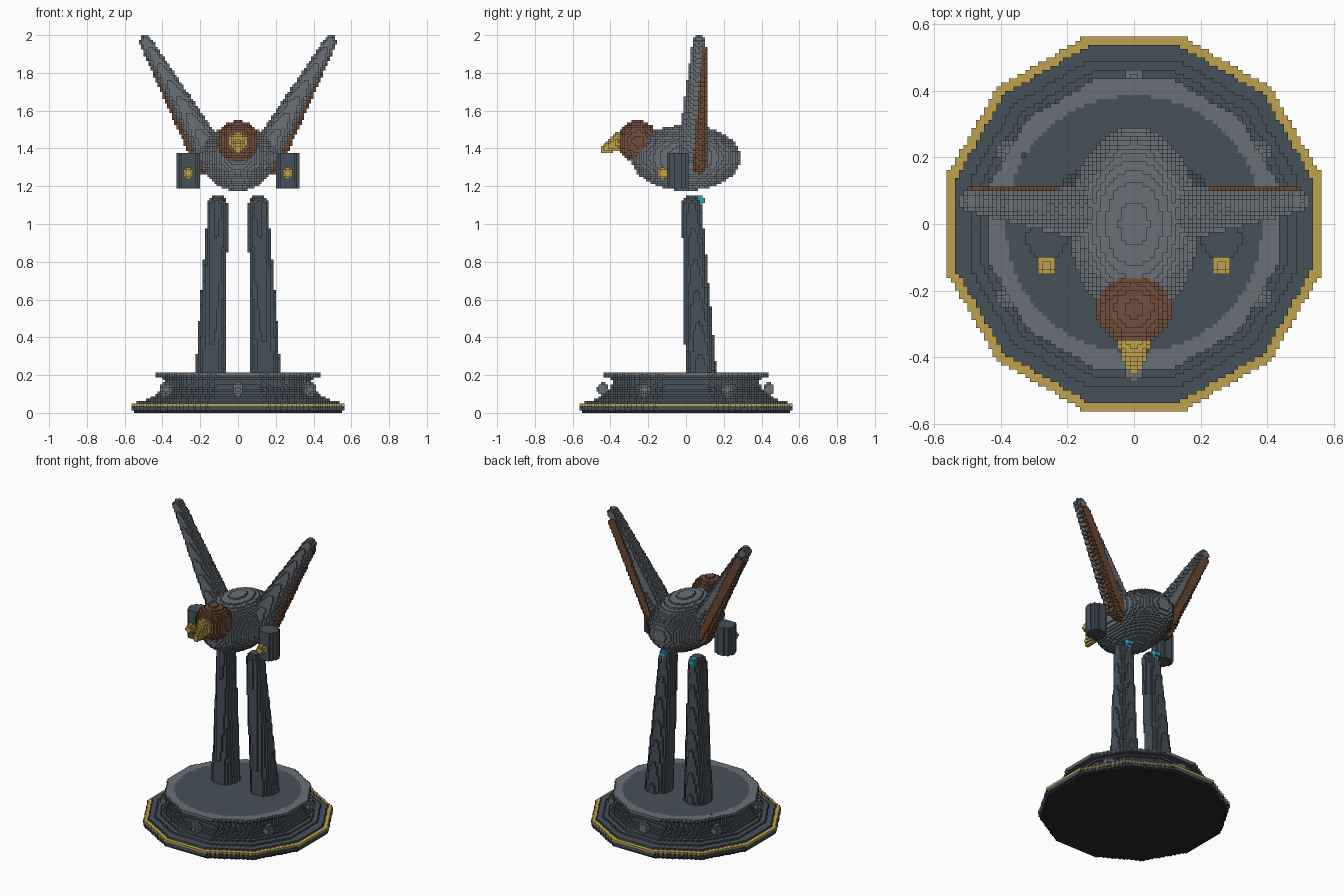
import bpy
import bmesh
import math
from mathutils import Vector, Matrix
from mathutils.bvhtree import BVHTree

cube = bpy.data.objects.get("Cube")
if cube:
    bpy.data.objects.remove(cube, do_unlink=True)

CELL = 0.0125


def make_material(name, color):
    mat = bpy.data.materials.new(name)
    mat.use_nodes = True
    mat.diffuse_color = (*color, 1)
    bsdf = next(n for n in mat.node_tree.nodes if n.type == "BSDF_PRINCIPLED")
    bsdf.inputs["Base Color"].default_value = (*color, 1)
    bsdf.inputs["Roughness"].default_value = 0.8
    return mat


GREY = make_material("stone_grey", (0.14, 0.16, 0.18))
SLATE = make_material("dark_slate", (0.062, 0.08, 0.1))
BROWN = make_material("copper_brown", (0.165, 0.078, 0.047))
FEATHER = make_material("feather_brown", (0.15, 0.066, 0.032))
GOLD = make_material("gold", (0.52, 0.36, 0.07))
BLUE = make_material("glow_blue", (0.03, 0.35, 0.5))
BLACK = make_material("sole_black", (0.02, 0.02, 0.022))


# Shape helpers: each returns a closed bmesh
def hull(balls, scale=(1, 1, 1)):
    """Convex skin around balls given as (centre, radius)."""
    source = bmesh.new()
    for centre, radius in balls:
        matrix = Matrix.Translation(centre) @ Matrix.Diagonal((*scale, 1))
        bmesh.ops.create_uvsphere(source, u_segments=32, v_segments=20,
                                  radius=radius, matrix=matrix)
    shape = bmesh.new()
    for v in source.verts:
        shape.verts.new(v.co)
    source.free()
    result = bmesh.ops.convex_hull(shape, input=shape.verts[:])
    loose = {v for v in result["geom_interior"] + result["geom_unused"]
             if isinstance(v, bmesh.types.BMVert)}
    bmesh.ops.delete(shape, geom=list(loose), context="VERTS")
    return shape


def lathe(profile, sides, centre=(0, 0, 0)):
    """Turned solid; profile holds (distance to flat side, height)."""
    shape = bmesh.new()
    rings = []
    for r, z in profile:
        r /= math.cos(math.pi / sides)
        angles = [(i + 0.5) * math.tau / sides for i in range(sides)]
        rings.append([shape.verts.new(Vector(centre) + Vector(
            (r * math.cos(a), r * math.sin(a), z))) for a in angles])
    for low, high in zip(rings, rings[1:]):
        for i in range(sides):
            j = (i + 1) % sides
            shape.faces.new((low[i], low[j], high[j], high[i]))
    shape.faces.new(rings[0][::-1])
    shape.faces.new(rings[-1])
    return shape


# Block grid: a cell belongs to the first part that claims it
owner = {}
parts = []


def add_part(name, shape, *materials, rule=None):
    tree = BVHTree.FromBMesh(shape)
    low = [math.floor(min(v.co[a] for v in shape.verts) / CELL) - 1 for a in range(3)]
    high = [math.ceil(max(v.co[a] for v in shape.verts) / CELL) + 1 for a in range(3)]
    cells = []
    for i in range(low[0], high[0]):
        for j in range(low[1], high[1]):
            # Cast upward through the column and fill between hit pairs
            start = Vector(((i + 0.503) * CELL, (j + 0.507) * CELL, low[2] * CELL))
            hits = []
            while len(hits) < 20:
                point = tree.ray_cast(start, Vector((0, 0, 1)))[0]
                if point is None:
                    break
                hits.append(point.z)
                start.z = point.z + CELL / 100
            for z0, z1 in zip(hits[::2], hits[1::2]):
                for k in range(round(z0 / CELL), round(z1 / CELL)):
                    if (i, j, k) not in owner:
                        owner[i, j, k] = name
                        cells.append((i, j, k))
    shape.free()
    parts.append((name, cells, materials, rule))


def build_part(name, cells, materials, rule):
    index, faces, slots = {}, [], []
    for cell in cells:
        slot = rule(*((c + 0.5) * CELL for c in cell)) if rule else 0
        for axis in range(3):
            for side in (0, 1):
                near = list(cell)
                near[axis] += 2 * side - 1
                if tuple(near) in owner:
                    continue
                quad = []
                for u, v in ((0, 0), (1, 0), (1, 1), (0, 1)):
                    corner = list(cell)
                    corner[axis] += side
                    corner[(axis + 1) % 3] += u
                    corner[(axis + 2) % 3] += v
                    quad.append(index.setdefault(tuple(corner), len(index)))
                faces.append(quad if side else quad[::-1])
                slots.append(slot)
    mesh = bpy.data.meshes.new(name)
    mesh.from_pydata([[c * CELL for c in corner] for corner in index], [], faces)
    for mat in materials:
        mesh.materials.append(mat)
    mesh.polygons.foreach_set("material_index", slots)
    mesh.update()
    bpy.context.collection.objects.link(bpy.data.objects.new(name, mesh))


# Pedestal with black sole, gold stripe and pale rim
def pedestal_color(x, y, z):
    if z < CELL:
        return 1
    if 0.037 < z < 0.05:
        return 2
    if z > 0.2 and math.hypot(x, y) > 0.385:
        return 3
    return 0


pedestal_profile = [(0.545, 0), (0.56, 0.02), (0.56, 0.05), (0.515, 0.06),
                    (0.45, 0.085), (0.42, 0.11), (0.395, 0.14), (0.39, 0.175),
                    (0.435, 0.195), (0.435, 0.2125)]
add_part("pedestal", lathe(pedestal_profile, 12), SLATE, BLACK, GOLD, GREY,
         rule=pedestal_color)

# Studs around the pedestal
for n in range(6):
    a = math.pi / 2 + n * math.pi / 3
    spot = (0.44 * math.cos(a), 0.44 * math.sin(a), 0.125)
    add_part(f"pedestal_stud_{n + 1}", hull([(spot, 0.03)], (1, 1, 1.2)), GREY)

# Paired parts
for label, s in (("left", 1), ("right", -1)):
    add_part(f"{label}_leg_light",
             hull([((s * 0.107, 0.075, 1.125), 0.025)]), BLUE)
    add_part(f"{label}_leg",
             hull([((s * 0.145, 0.08, 0.2), 0.083),
                   ((s * 0.107, 0.03, 1.102), 0.053)]), SLATE)
    add_part(f"{label}_wing",
             hull([((s * 0.145, 0.03, 1.38), 0.078),
                   ((s * 0.489, 0.068, 1.967), 0.033)]), GREY)
    add_part(f"{label}_wing_feather",
             hull([((s * 0.178, 0.07, 1.32), 0.055),
                   ((s * 0.468, 0.095, 1.91), 0.032)], (1, 0.7, 1)), FEATHER)
    add_part(f"{label}_pod",
             lathe([(0.06, 1.1875), (0.06, 1.375)], 24, (s * 0.2625, -0.045, 0)), SLATE)
    add_part(f"{label}_pod_lamp",
             hull([((s * 0.2625, -0.122, 1.27), 0.029)]), GOLD)

# Bird
add_part("head", hull([((0, -0.255, 1.437), 0.111)]), BROWN)
add_part("beak", hull([((0, -0.345, 1.437), 0.052),
                       ((0, -0.435, 1.395), 0.02)]), GOLD)
add_part("body", hull([((0, 0, 1.35), 1)], (0.195, 0.292, 0.174)), GREY)

for part in parts:
    build_part(*part)
